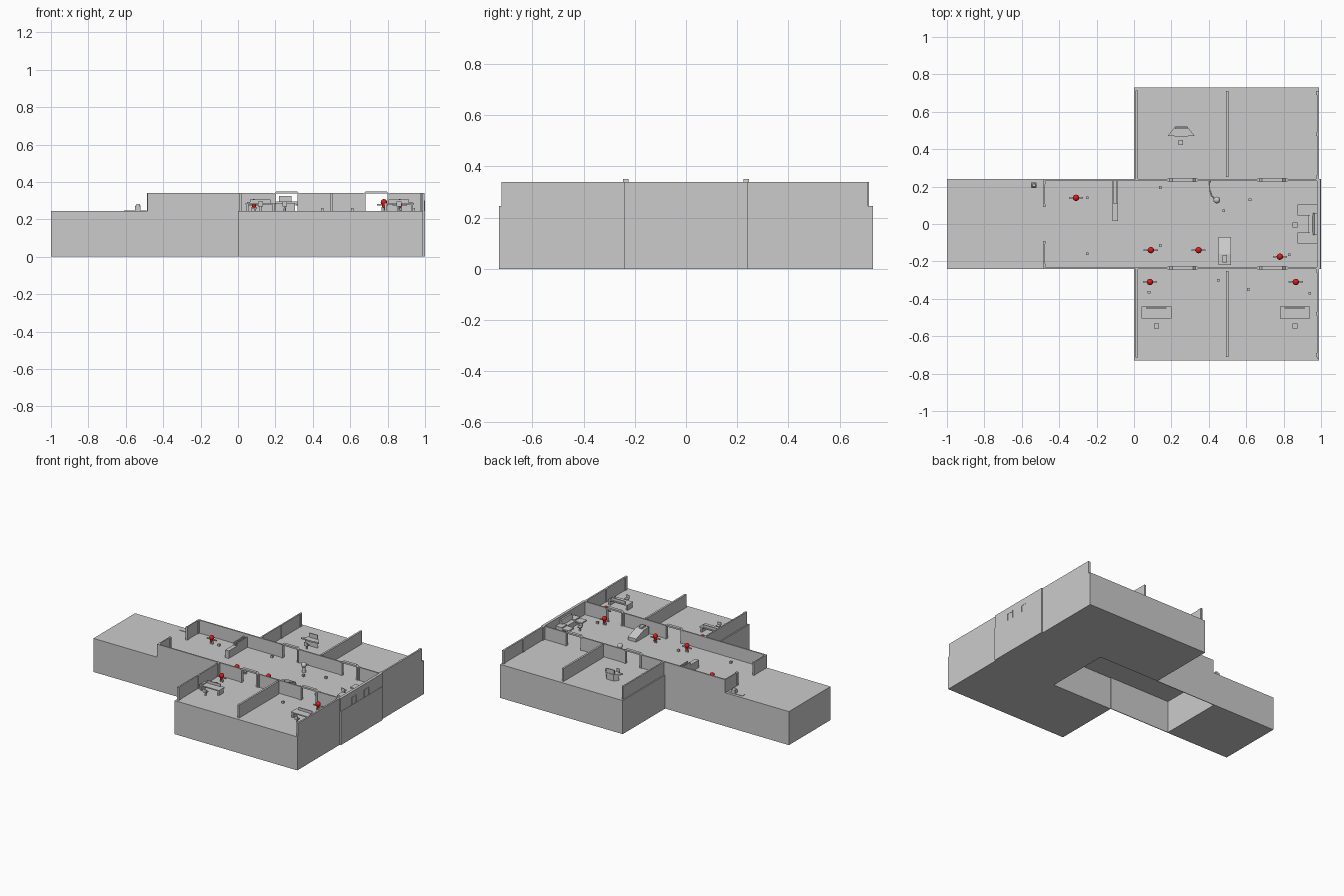
import bpy, bmesh, math

cube = bpy.data.objects.get("Cube")
if cube:
    bpy.data.objects.remove(cube, do_unlink=True)


def material(name, rgb):
    m = bpy.data.materials.new(name)
    m.use_nodes = True
    m.diffuse_color = (*rgb, 1)
    m.node_tree.nodes["Principled BSDF"].inputs["Base Color"].default_value = (*rgb, 1)
    return m


GREY = material("light_grey", (0.6, 0.6, 0.6))
RED = material("red", (0.75, 0.01, 0.01))
FLOOR, TOP = 0.245, 0.34


def finish(name, bm, mat, smooth=False):
    bmesh.ops.recalc_face_normals(bm, faces=bm.faces)
    for f in bm.faces:
        f.smooth = smooth
    me = bpy.data.meshes.new(name)
    bm.to_mesh(me)
    bm.free()
    me.materials.append(mat)
    ob = bpy.data.objects.new(name, me)
    bpy.context.collection.objects.link(ob)
    return ob


def box(name, x0, x1, y0, y1, z0=FLOOR, z1=TOP, mat=GREY):
    bm = bmesh.new()
    bmesh.ops.create_cube(bm, size=1)
    for v in bm.verts:
        v.co = ((x0 + x1) / 2 + v.co.x * (x1 - x0),
                (y0 + y1) / 2 + v.co.y * (y1 - y0),
                (z0 + z1) / 2 + v.co.z * (z1 - z0))
    return finish(name, bm, mat)


def prism(name, pts, axis, lo, hi, mat=GREY):
    """Extrude a 2D outline along the x, y or z axis."""
    place = {"x": lambda a, b, c: (c, a, b),
             "y": lambda a, b, c: (a, c, b),
             "z": lambda a, b, c: (a, b, c)}[axis]
    bm = bmesh.new()
    low = [bm.verts.new(place(a, b, lo)) for a, b in pts]
    high = [bm.verts.new(place(a, b, hi)) for a, b in pts]
    bm.faces.new(low)
    bm.faces.new(high)
    for i in range(len(pts)):
        j = (i + 1) % len(pts)
        bm.faces.new((low[i], low[j], high[j], high[i]))
    return finish(name, bm, mat)


def cone(name, x, y, z0, z1, r0, r1, mat=GREY):
    bm = bmesh.new()
    bmesh.ops.create_cone(bm, cap_ends=True, segments=12, radius1=r0, radius2=r1, depth=z1 - z0)
    bmesh.ops.translate(bm, verts=bm.verts, vec=(x, y, (z0 + z1) / 2))
    return finish(name, bm, mat)


def ball(name, x, y, z, r, mat):
    bm = bmesh.new()
    bmesh.ops.create_uvsphere(bm, u_segments=16, v_segments=10, radius=r)
    bmesh.ops.translate(bm, verts=bm.verts, vec=(x, y, z))
    return finish(name, bm, mat, True)


def arch(name, x0, x1, y0, y1, z1, w):
    """Door frame with chamfered upper corners."""
    c = 0.015
    outer = [(x0, FLOOR), (x0, z1 - c), (x0 + c, z1), (x1 - c, z1), (x1, z1 - c), (x1, FLOOR)]
    inner = [(x1 - w, FLOOR), (x1 - w, z1 - c), (x1 - c, z1 - w),
             (x0 + c, z1 - w), (x0 + w, z1 - c), (x0 + w, FLOOR)]
    return prism(name, outer + inner, "y", y0, y1)


# Base blocks, with the hollow below the middle of the corridor
box("south_room_base", 0, 0.99, -0.73, -0.24, 0, FLOOR)
box("north_room_base", 0, 0.99, 0.24, 0.73, 0, FLOOR)
box("corridor_east_base", 0.49, 1, -0.24, 0.24, 0, FLOOR)
box("corridor_west_base", -1, -0.49, -0.24, 0.24, 0, FLOOR)
box("corridor_deck", -0.49, 0.49, -0.24, 0.24, 0.235, FLOOR)

# Everything repeated on both sides of the corridor
for s, side in ((-1, "south"), (1, "north")):
    def strip(name, x0, x1, a, b, z0=FLOOR, z1=TOP):
        return box(side + "_" + name, x0, x1, min(s * a, s * b), max(s * a, s * b), z0, z1)

    strip("corridor_skirt", -0.49, 0, 0.235, 0.24, 0, FLOOR)
    strip("entry_wall", -0.485, 0, 0.23, 0.24)
    strip("gate_wall", -0.485, -0.477, 0.09, 0.23)
    for y in (0.1, 0.22):
        strip("gate_post", -0.487, -0.472, y - 0.008, y + 0.008)
    strip("room_west_wall", 0.008, 0.018, 0.24, 0.715)
    strip("room_partition", 0.492, 0.506, 0.25, 0.71)
    for x in (0.013, 0.973):
        for y in (0.25, 0.48, 0.7):
            strip("wall_pilaster", x, x + 0.009, y - 0.01, y + 0.01)
    # Corridor walls between the two doorways
    for x0, x1 in ((0, 0.18), (0.34, 0.66), (0.82, 0.98)):
        strip("corridor_wall", x0, x1, 0.23, 0.24)
    for x0 in (0.18, 0.66):
        arch(side + "_door_frame", x0 + 0.01, x0 + 0.15, s * 0.235 - 0.011, s * 0.235 + 0.011, 0.35, 0.012)
        for x in (x0, x0 + 0.15):
            strip("door_jamb", x, x + 0.01, 0.228, 0.242)

# East end wall with two framed hatches
box("east_wall", 0.978, 0.99, -0.72, 0.71)
box("east_wall_centre", 0.98, 0.998, -0.24, 0.24)
for y0 in (-0.115, 0.03):
    for y in (y0, y0 + 0.052):
        box("hatch_side", 0.997, 1, y, y + 0.008, FLOOR, 0.3)
    box("hatch_head", 0.997, 1, y0, y0 + 0.06, 0.292, 0.3)

# Reception counter across the corridor
box("reception_counter", -0.115, -0.085, 0.015, 0.11, FLOOR, 0.3)
box("reception_screen", -0.115, -0.107, 0.11, 0.23, FLOOR, 0.32)
box("reception_rail", -0.093, -0.085, 0.11, 0.23, FLOOR, 0.32)


def stool(x, y):
    cone("stool_leg", x, y, FLOOR, 0.268, 0.006, 0.005)
    box("stool_seat", x - 0.013, x + 0.013, y - 0.013, y + 0.013, 0.268, 0.276)
    box("stool_back", x - 0.013, x + 0.013, y - 0.015, y - 0.011, 0.276, 0.295)


# Desks in the south rooms
for x, flip in ((0.12, 1), (0.86, -1)):
    box("desk_top", x - 0.08, x + 0.08, -0.505, -0.44, 0.278, 0.286)
    for dx in (-0.07, 0.07):
        box("desk_leg", x + dx - 0.006, x + dx + 0.006, -0.5, -0.445, FLOOR, 0.278)
    box("desk_screen", x - 0.055, x + 0.055, -0.452, -0.446, 0.286, 0.305)
    box("desk_tray", x - 0.065 * flip - 0.008, x - 0.065 * flip + 0.008, -0.495, -0.45, 0.286, 0.292)
    stool(x, -0.545)

# Angled desk in the north room
prism("angled_desk_top", [(0.18, 0.47), (0.215, 0.47), (0.23, 0.465), (0.275, 0.465), (0.29, 0.47),
                          (0.325, 0.47), (0.285, 0.52), (0.22, 0.52)], "z", 0.285, 0.295)
prism("angled_desk_body", [(0.2, 0.485), (0.305, 0.485), (0.28, 0.515), (0.225, 0.515)], "z", FLOOR, 0.285)
box("angled_desk_screen", 0.22, 0.285, 0.508, 0.516, 0.295, 0.325)
stool(0.25, 0.437)

# Control console at the east end
prism("console_body", [(0.93, FLOOR), (0.93, 0.28), (0.955, 0.285), (0.965, 0.32), (0.978, 0.32), (0.978, FLOOR)],
      "y", -0.06, 0.06)
for s in (-1, 1):
    a, b = sorted((s * 0.045, s * 0.105))
    box("console_wing", 0.875, 0.93, a, b, 0.272, 0.282)
    box("console_wing_leg", 0.89, 0.92, a + 0.02, b - 0.02, FLOOR, 0.272)
    box("console_end", 0.93, 0.978, a, b, FLOOR, 0.29)
stool(0.86, -0.005)

# Sloped equipment table
prism("equipment_table", [(-0.22, FLOOR), (-0.22, 0.3), (-0.16, 0.3), (-0.07, 0.268), (-0.07, FLOOR)],
      "x", 0.452, 0.518)
box("equipment_case", 0.472, 0.497, -0.205, -0.165, 0.3, 0.312)

# Round pedestal with a cable to the wall
cone("pedestal", 0.443, 0.128, FLOOR, 0.29, 0.014, 0.01)
ball("pedestal_globe", 0.443, 0.128, 0.297, 0.018, GREY)
curve = bpy.data.curves.new("pedestal_cable", "CURVE")
curve.dimensions = "3D"
curve.bevel_depth = 0.003
curve.bevel_resolution = 1
path = curve.splines.new("POLY")
cable = [(0.443, 0.128), (0.415, 0.15), (0.403, 0.185), (0.405, 0.23)]
path.points.add(len(cable) - 1)
for p, (x, y) in zip(path.points, cable):
    p.co = (x, y, FLOOR + 0.005, 1)
curve.materials.append(GREY)
bpy.context.collection.objects.link(bpy.data.objects.new("pedestal_cable", curve))

# Entry terminal outside the gate
box("terminal_plate", -0.61, -0.49, 0.19, 0.22, FLOOR, 0.248)
box("terminal_post", -0.55, -0.52, 0.192, 0.222, FLOOR, 0.272)
cone("terminal_head", -0.535, 0.207, 0.272, 0.282, 0.013, 0.008)

# Standing figures
for x, y in ((-0.31, 0.14), (0.09, -0.14), (0.345, -0.14), (0.78, -0.175), (0.085, -0.31), (0.865, -0.31)):
    for dx in (-0.007, 0.007):
        cone("figure_leg", x + dx, y, FLOOR, 0.265, 0.005, 0.006)
    cone("figure_body", x, y, 0.26, 0.285, 0.009, 0.013, RED)
    box("figure_arms", x - 0.038, x + 0.038, y - 0.004, y + 0.004, 0.274, 0.282)
    ball("figure_head", x, y, 0.291, 0.017, RED)

# Small floor boxes
for x, y in ((-0.25, 0.14), (-0.25, -0.16), (0.14, 0.195), (0.14, -0.115), (0.48, 0.07), (0.62, 0.13),
             (0.45, -0.3), (0.61, -0.35), (0.08, -0.365), (0.94, -0.37), (0.83, -0.165)):
    box("floor_box", x - 0.007, x + 0.007, y - 0.007, y + 0.007, FLOOR, 0.26)
